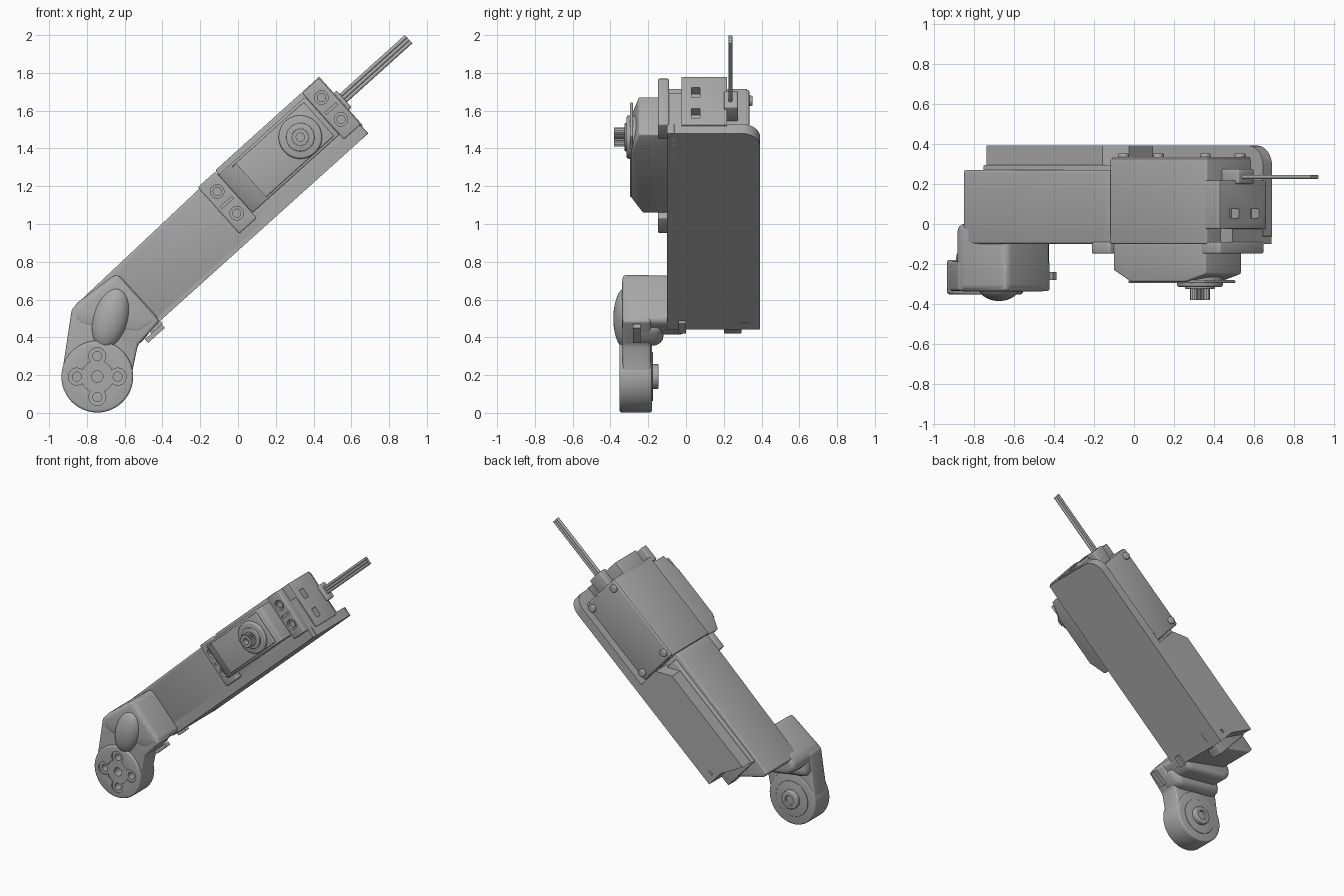
import bpy, bmesh, math
from mathutils import Matrix

cube = bpy.data.objects.get("Cube")
if cube:
    bpy.data.objects.remove(cube, do_unlink=True)

grey = bpy.data.materials.new("mid_grey")
grey.use_nodes = True
grey.diffuse_color = (0.4, 0.4, 0.4, 1)
grey.node_tree.nodes["Principled BSDF"].inputs["Base Color"].default_value = (0.4, 0.4, 0.4, 1)

# the whole arm leans along this tilted frame (u along the arm, v across it)
TILT = Matrix.Rotation(math.radians(-42), 4, 'Y')
FLAT = Matrix.Identity(4)
parts = []


def finish(name, bm, frame, bevel, segs=3, angle=30):
    bmesh.ops.recalc_face_normals(bm, faces=bm.faces)
    mesh = bpy.data.meshes.new(name)
    bm.to_mesh(mesh)
    bm.free()
    mesh.materials.append(grey)
    ob = bpy.data.objects.new(name, mesh)
    bpy.context.collection.objects.link(ob)
    ob.matrix_world = frame
    if bevel:
        mod = ob.modifiers.new("bevel", 'BEVEL')
        mod.width, mod.segments = bevel, segs
        mod.limit_method, mod.angle_limit = 'ANGLE', math.radians(angle)
    parts.append(ob)
    return ob


def prism(name, pts, lo, hi, frame=TILT, axis='y', bevel=0.0, segs=3):
    """Extrude a profile: axis y takes (u, v) points, axis v takes (u, y) points."""
    bm = bmesh.new()
    put = (lambda p, h: (p[0], h, p[1])) if axis == 'y' else (lambda p, h: (p[0], p[1], h))
    a = [bm.verts.new(put(p, lo)) for p in pts]
    b = [bm.verts.new(put(p, hi)) for p in pts]
    n = len(pts)
    bm.faces.new(a)
    bm.faces.new(b[::-1])
    for i in range(n):
        j = (i + 1) % n
        bm.faces.new((a[j], a[i], b[i], b[j]))
    return finish(name, bm, frame, bevel, segs)


def box(name, u, v, y, bevel=0.0, frame=TILT):
    pts = [(u[0], v[0]), (u[1], v[0]), (u[1], v[1]), (u[0], v[1])]
    return prism(name, pts, y[0], y[1], frame, bevel=bevel)


def arc(cx, cz, r, a0, a1, n):
    return [(cx + r * math.cos(math.radians(a0 + (a1 - a0) * i / n)),
             cz + r * math.sin(math.radians(a0 + (a1 - a0) * i / n))) for i in range(n + 1)]


def disc(name, c, r, y, frame=TILT, bevel=0.0, n=40):
    return prism(name, arc(c[0], c[1], r, 0, 360 * (n - 1) / n, n - 1), y[0], y[1], frame, bevel=bevel)


def cut(target, cutter):
    mod = target.modifiers.new("cut", 'BOOLEAN')
    mod.operation, mod.solver, mod.object = 'DIFFERENCE', 'EXACT', cutter
    cutter.hide_render = True
    cutter.hide_set(True)
    parts.remove(cutter)
    cutters.append(cutter)


cutters = []

# hollow arm: main box with a slanted elbow end, rear rim and floor plate
prism("arm_box", [(-0.04, 0.65), (-0.25, 0.95), (-0.25, 1.0), (0.7, 1.02), (0.77, 1.02), (0.77, 0.65)],
      -0.1, 0.27, bevel=0.012)
box("arm_ledge", (-0.13, 0.74), (0.68, 0.985), (0.2, 0.295), 0.006)
rim = prism("rear_rim", [(-0.05, 0.64), (-0.05, 0.78), (-0.12, 0.97), (0.66, 0.97), (0.76, 0.88), (0.76, 0.64)],
            0.25, 0.392)
cut(rim, disc("rim_slot_cutter", (0.0, 0.7), 0.02, (0.35, 0.45), n=16))
floor = prism("floor_plate", [(-0.05, -0.1), (1.46, -0.1), (1.503, -0.06)] + arc(1.403, 0.292, 0.1, 0, 90, 8)
              + [(-0.05, 0.392)], 0.638, 0.705, axis='v')
cut(floor, box("floor_hole_cutter", (0.0, 0.07), (0.6, 0.75), (0.28, 0.33)))
box("front_wall", (0.65, 1.5), (0.638, 0.78), (-0.1, -0.03), 0.025)
box("floor_clip", (-0.06, 0.02), (0.62, 0.64), (-0.04, 0.0))

# motor body sitting in the arm
box("motor_case", (0.77, 1.42), (0.7, 1.035), (-0.1, 0.325), 0.008)
box("motor_back_cover", (0.775, 1.415), (0.69, 1.03), (0.3, 0.335), 0.008)
prism("motor_front_case", [(0.765, -0.05), (0.765, -0.23), (0.88, -0.288), (1.25, -0.288), (1.385, -0.25),
                           (1.385, -0.05)], 0.735, 1.005, axis='v', bevel=0.008)
groove_cap = box("motor_front_lid", (0.85, 1.36), (0.75, 0.99), (-0.296, -0.28), 0.006)
cut(groove_cap, box("lid_groove_cutter", (0.84, 0.875), (0.745, 0.985), (-0.32, -0.25)))
for u in (0.82, 1.37):
    for v in (0.73, 0.99):
        disc("rear_screw", (u, v), 0.027, (0.32, 0.352), bevel=0.006, n=20)

# output shaft: stepped boss and splined gear
GEAR = (1.222, 0.864)
disc("shaft_boss", GEAR, 0.115, (-0.315, -0.25), bevel=0.012)
disc("shaft_collar", GEAR, 0.075, (-0.325, -0.3), bevel=0.005)
spline = [(GEAR[0] + (0.05 if i % 2 else 0.042) * math.cos(i * math.pi / 20),
           GEAR[1] + (0.05 if i % 2 else 0.042) * math.sin(i * math.pi / 20)) for i in range(40)]
gear = prism("shaft_spline", spline, -0.38, -0.3)
cut(gear, disc("shaft_bore_cutter", GEAR, 0.022, (-0.42, -0.34), n=20))

# mounting ears with screws, and the block at the cable end
for name, u0, u1 in (("lower_ear", 0.64, 0.765), ("upper_ear", 1.385, 1.505)):
    ear = box(name, (u0, u1), (0.7, 1.03), (-0.148, -0.09), 0.008)
    mid = (u0 + u1) / 2
    for v in (0.79, 0.945):
        cut(ear, disc("ear_hole_cutter", (mid, v), 0.036, (-0.2, -0.125), n=24))
        disc("ear_screw", (mid, v), 0.024, (-0.14, -0.1), n=20)
    cut(ear, box("ear_slot_cutter", (mid - 0.04, mid + 0.04), (0.86, 0.874), (-0.2, -0.138)))
box("end_front_wall", (1.4, 1.5), (0.64, 0.93), (-0.1, 0.0))
block = box("end_block", (1.4, 1.51), (0.69, 1.035), (-0.025, 0.218), 0.004)
for v in (0.775, 0.925):
    cut(block, box("block_hole_cutter", (1.46, 1.6), (v - 0.033, v + 0.033), (0.03, 0.075)))

# three-wire cable with its boot
box("cable_boot", (1.4, 1.53), (0.8, 0.92), (0.2, 0.275), 0.01)
for i in (-1, 0, 1):
    c = 0.866 + i * 0.019
    bm = bmesh.new()
    bmesh.ops.create_cone(bm, cap_ends=True, segments=12, radius1=0.0105, radius2=0.0105, depth=0.55,
                          matrix=Matrix.Translation((1.72, 0.235, c)) @ Matrix.Rotation(math.pi / 2, 4, 'Y'))
    finish("cable_wire", bm, TILT, 0)

# elbow: chunky shoulder, lower link and thumb-like bulge
prism("elbow_shoulder", [(-0.64, 0.742), (-0.87, 0.57), (-0.89, 0.5), (-0.83, 0.45), (-0.52, 0.41), (-0.41, 0.49)],
      -0.338, 0.0, FLAT, bevel=0.04, segs=4)
prism("elbow_fillet", [(-0.87, 0.55), (-0.9, 0.4), (-0.53, 0.35), (-0.44, 0.46), (-0.6, 0.6)],
      -0.3, -0.12, FLAT, bevel=0.05, segs=4)
HUB = (-0.745, 0.192)
prism("elbow_link", [(-0.64, 0.735), (-0.88, 0.55)] + arc(HUB[0], HUB[1], 0.187, 172, 368, 28)
      + [(-0.53, 0.36), (-0.415, 0.485)], -0.335, -0.185, FLAT, bevel=0.015)
bm = bmesh.new()
bmesh.ops.create_uvsphere(bm, u_segments=32, v_segments=20, radius=1)
finish("elbow_bulge", bm, Matrix.Translation((-0.675, -0.315, 0.5)) @ Matrix.Rotation(math.radians(16), 4, 'Y')
       @ Matrix.Diagonal((0.095, 0.07, 0.17, 1)), 0)
box("elbow_clip", (-0.06, 0.06), (-0.013, 0.013), (-0.28, -0.24),
    frame=Matrix.Translation((-0.44, 0, 0.42)) @ TILT)

# pivot hub: front disc with recessed bolt pattern, rear boss
hub = disc("pivot_hub", HUB, 0.19, (-0.352, -0.18), FLAT, 0.012, 64)
bolts = [(HUB[0] + 0.108 * math.cos(i * math.pi / 2), HUB[1] + 0.108 * math.sin(i * math.pi / 2)) for i in range(4)]
link = next(p for p in parts if p.name == "elbow_link")
for c, r, ring in [(HUB, 0.03, 0.085)] + [(b, 0.024, 0.045) for b in bolts]:
    cut(hub, disc("hub_recess_cutter", c, ring, (-0.4, -0.343), FLAT, n=32))
    for body in (hub, link):
        cut(body, disc("hub_bore_cutter", c, r, (-0.4, -0.25), FLAT, n=24))
disc("pivot_rear_plate", HUB, 0.13, (-0.2, -0.175), FLAT, 0.004)
boss = disc("pivot_rear_boss", HUB, 0.066, (-0.2, -0.145), FLAT, 0.006)
cut(boss, disc("rear_bore_cutter", HUB, 0.035, (-0.165, -0.1), FLAT, n=24))

# settle modifiers, then smooth the rounded surfaces
bpy.context.view_layer.update()
bpy.ops.object.select_all(action='DESELECT')
for ob in parts:
    ob.select_set(True)
bpy.context.view_layer.objects.active = parts[0]
bpy.ops.object.convert(target='MESH')
bpy.ops.object.shade_smooth_by_angle(angle=math.radians(35))
for c in cutters:
    bpy.data.objects.remove(c, do_unlink=True)
